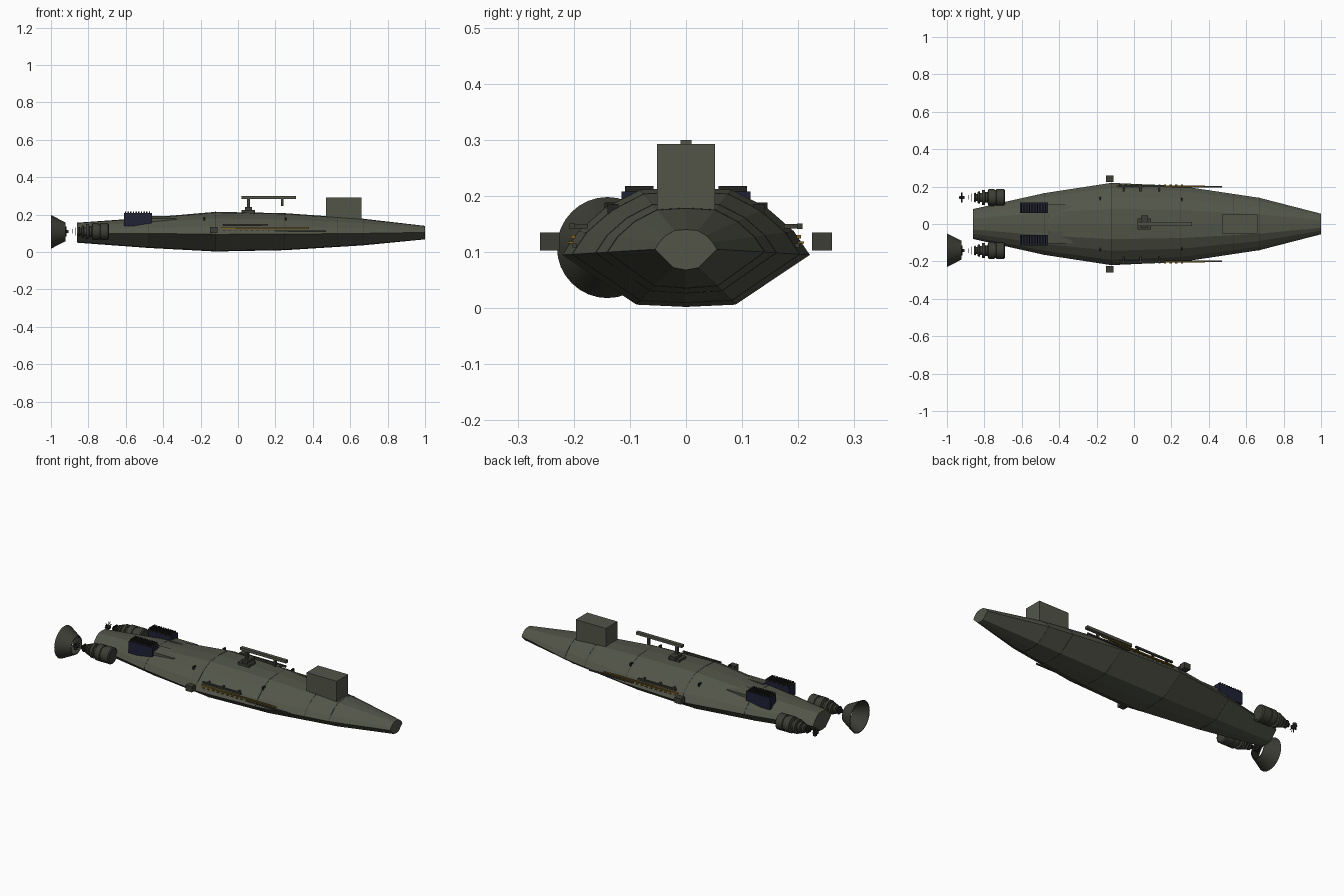
import bpy, bmesh, math
from mathutils import Matrix

if "Cube" in bpy.data.objects:
    bpy.data.objects.remove(bpy.data.objects["Cube"])


def material(name, rgb):
    m = bpy.data.materials.new(name)
    m.diffuse_color = (*rgb, 1)
    m.use_nodes = True
    m.node_tree.nodes["Principled BSDF"].inputs["Base Color"].default_value = m.diffuse_color
    return m


GREEN = material("olive_hull", (0.085, 0.091, 0.066))
DARK = material("dark_olive_metal", (0.045, 0.047, 0.035))
BLACK = material("near_black", (0.017, 0.017, 0.016))
NAVY = material("navy_grille", (0.014, 0.015, 0.035))
YELLOW = material("mustard_trim", (0.21, 0.125, 0.012))


def finish(name, bm, mat, smooth=False):
    bmesh.ops.recalc_face_normals(bm, faces=bm.faces)
    me = bpy.data.meshes.new(name)
    bm.to_mesh(me)
    bm.free()
    me.materials.append(mat)
    ob = bpy.data.objects.new(name, me)
    bpy.context.collection.objects.link(ob)
    if smooth:
        bpy.context.view_layer.objects.active = ob
        ob.select_set(True)
        bpy.ops.object.shade_smooth_by_angle(angle=math.radians(35))
        ob.select_set(False)
    return ob


def add_box(bm, x, y, z):
    """Box from (min, max) ranges."""
    c = [(a + b) / 2 for a, b in (x, y, z)]
    s = [abs(b - a) for a, b in (x, y, z)]
    bmesh.ops.create_cube(bm, size=1, matrix=Matrix.Translation(c) @ Matrix.Diagonal((*s, 1)))


def boxes(name, mat, *ranges):
    bm = bmesh.new()
    for r in ranges:
        add_box(bm, *r)
    return finish(name, bm, mat)


def lathe(name, mat, profile, y, z, n=24, closed=False):
    """Revolve (x, radius) points about an axis along x."""
    bm = bmesh.new()
    rings = [[bm.verts.new((x, y + r * math.cos(i * math.tau / n), z + r * math.sin(i * math.tau / n)))
              for i in range(n)] for x, r in profile]
    pairs = list(zip(rings, rings[1:])) + ([(rings[-1], rings[0])] if closed else [])
    for a, b in pairs:
        for i in range(n):
            j = (i + 1) % n
            bm.faces.new((a[i], a[j], b[j], b[i]))
    if not closed:
        bm.faces.new(rings[0])
        bm.faces.new(rings[-1])
    return finish(name, bm, mat, True)


# Hull stations: x, chine half-width, chine z, bottom z, top z
STATIONS = [(-0.86, 0.08, 0.10, 0.05, 0.157), (-0.48, 0.165, 0.10, 0.022, 0.184),
            (-0.12, 0.22, 0.095, 0.003, 0.215), (0.25, 0.203, 0.096, 0.010, 0.208),
            (0.67, 0.14, 0.10, 0.036, 0.178), (1.0, 0.055, 0.105, 0.068, 0.14)]


def station(x):
    for a, b in zip(STATIONS, STATIONS[1:]):
        if x <= b[0]:
            t = (x - a[0]) / (b[0] - a[0])
            return [p + (q - p) * t for p, q in zip(a, b)]


def section(x, grow=0.0):
    _, w, zc, zb, zt = station(x)
    w, zb, zt = w + grow, zb - grow, zt + grow
    h = zt - zc
    half = [(0.4 * w, zb + 0.004), (w, zc), (0.87 * w, zc + 0.35 * h),
            (0.65 * w, zc + 0.7 * h), (0.37 * w, zc + 0.96 * h)]
    ring = [(0, zb)] + half + [(0, zt)] + [(-y, z) for y, z in reversed(half)]
    return [(x, y, z) for y, z in ring]


def loft(name, mat, xs, grow=0.0):
    bm = bmesh.new()
    rings = [[bm.verts.new(p) for p in section(x, grow)] for x in xs]
    for a, b in zip(rings, rings[1:]):
        for i in range(len(a)):
            j = (i + 1) % len(a)
            bm.faces.new((a[i], a[j], b[j], b[i]))
    bm.faces.new(rings[0])
    bm.faces.new(rings[-1])
    return finish(name, bm, mat)


loft("hull", GREEN, [s[0] for s in STATIONS])
for k, x in enumerate((-0.48, -0.12, 0.25, 0.53, 0.67)):
    loft(f"hull_seam_{k}", DARK, [x - 0.002, x + 0.002], 0.0008)

# Cabin block on the foredeck
boxes("cabin", GREEN, ((0.47, 0.66), (-0.052, 0.052), (0.15, 0.293)))

# Deck mount carrying a long bar
boxes("mount_base", DARK, ((0.02, 0.09), (-0.03, 0.03), (0.205, 0.224)),
      ((0.038, 0.075), (-0.02, 0.045), (0.22, 0.24)))
boxes("mount_post", DARK, ((0.049, 0.063), (-0.008, 0.008), (0.23, 0.288)))
boxes("mount_bar", GREEN, ((0.02, 0.31), (-0.01, 0.01), (0.285, 0.30)))
boxes("bar_grip", DARK, ((0.23, 0.242), (-0.006, 0.006), (0.245, 0.287)))

for side, s in (("left", 1), ("right", -1)):
    def ys(a, b):
        return (s * a, s * b)

    # Side pods at the widest point
    boxes(f"{side}_side_pod", DARK, ((-0.15, -0.11), ys(0.225, 0.26), (0.103, 0.135)))
    # Rails and yellow trim along the flank
    boxes(f"{side}_upper_rail", DARK, ((-0.08, 0.16), ys(0.198, 0.208), (0.141, 0.151)))
    boxes(f"{side}_rail_brackets", DARK,
          *[((x, x + 0.01), ys(0.175, 0.2), (0.142, 0.15)) for x in (-0.06, 0.03, 0.13)])
    boxes(f"{side}_trim", YELLOW, ((-0.09, 0.38), ys(0.197, 0.205), (0.124, 0.130)),
          *[((-0.08 + 0.03 * i, -0.068 + 0.03 * i), ys(0.2, 0.21), (0.115, 0.119)) for i in range(12)])
    boxes(f"{side}_lower_rod", DARK, ((0.2, 0.47), ys(0.194, 0.202), (0.108, 0.115)))
    # Deck cleats
    boxes(f"{side}_cleats", BLACK, *[((x, x + 0.008), ys(y, y + 0.02), (z - 0.01, z + 0.008))
                                     for x, y, z in ((-0.185, 0.125, 0.18), (0.25, 0.12, 0.178))])

    # Navy intake housing with slats and a sloping lead-in panel
    boxes(f"{side}_intake", NAVY, ((-0.61, -0.46), ys(0.06, 0.115), (0.14, 0.208)))
    boxes(f"{side}_intake_slats", BLACK,
          *[((-0.605 + 0.0143 * i, -0.598 + 0.0143 * i), ys(0.058, 0.109), (0.2, 0.218)) for i in range(10)])
    bm = bmesh.new()
    add_box(bm, (-0.46, -0.33), ys(0.04, 0.105), (0.15, 0.192))
    for v in bm.verts:
        if v.co.z > 0.17 and abs(v.co.y) > 0.08:
            v.co.z -= 0.012
    finish(f"{side}_intake_ramp", bm, GREEN)

    # Engine barrel and stepped cooling rings
    y, z = s * 0.142, 0.11
    lathe(f"{side}_engine", DARK, [(-0.69, 0.038), (-0.695, 0.045), (-0.735, 0.045), (-0.737, 0.041),
          (-0.745, 0.041), (-0.747, 0.045), (-0.778, 0.045), (-0.783, 0.028), (-0.795, 0.028), (-0.797, 0.04),
          (-0.812, 0.04), (-0.814, 0.025), (-0.823, 0.025), (-0.825, 0.034), (-0.835, 0.031),
          (-0.837, 0.018), (-0.845, 0.018), (-0.847, 0.027), (-0.855, 0.023)], y, z)
    lathe(f"{side}_shaft_disc", BLACK, [(-0.868, 0.022), (-0.872, 0.022)], y, z)
    lathe(f"{side}_shaft_washer", BLACK, [(-0.882, 0.012), (-0.886, 0.012)], y, z, 16)

    # Small propeller: hub and eight pitched blades
    lathe(f"{side}_propeller_hub", BLACK, [(-0.905, 0.006), (-0.91, 0.009), (-0.93, 0.009), (-0.936, 0.004)], y, z, 12)
    bm = bmesh.new()
    for i in range(8):
        m = (Matrix.Translation((-0.92, y, z)) @ Matrix.Rotation(i * math.tau / 8, 4, 'X')
             @ Matrix.Translation((0, 0, 0.016)) @ Matrix.Rotation(0.6, 4, 'Z') @ Matrix.Diagonal((0.003, 0.011, 0.02, 1)))
        bmesh.ops.create_cube(bm, size=1, matrix=m)
    finish(f"{side}_propeller_blades", bm, BLACK)

# Open nozzle cone, on the right engine only
lathe("nozzle_cone", DARK, [(-0.922, 0.05), (-1.0, 0.09), (-1.0, 0.086), (-0.922, 0.046)],
      -0.14, 0.108, 32, closed=True)
